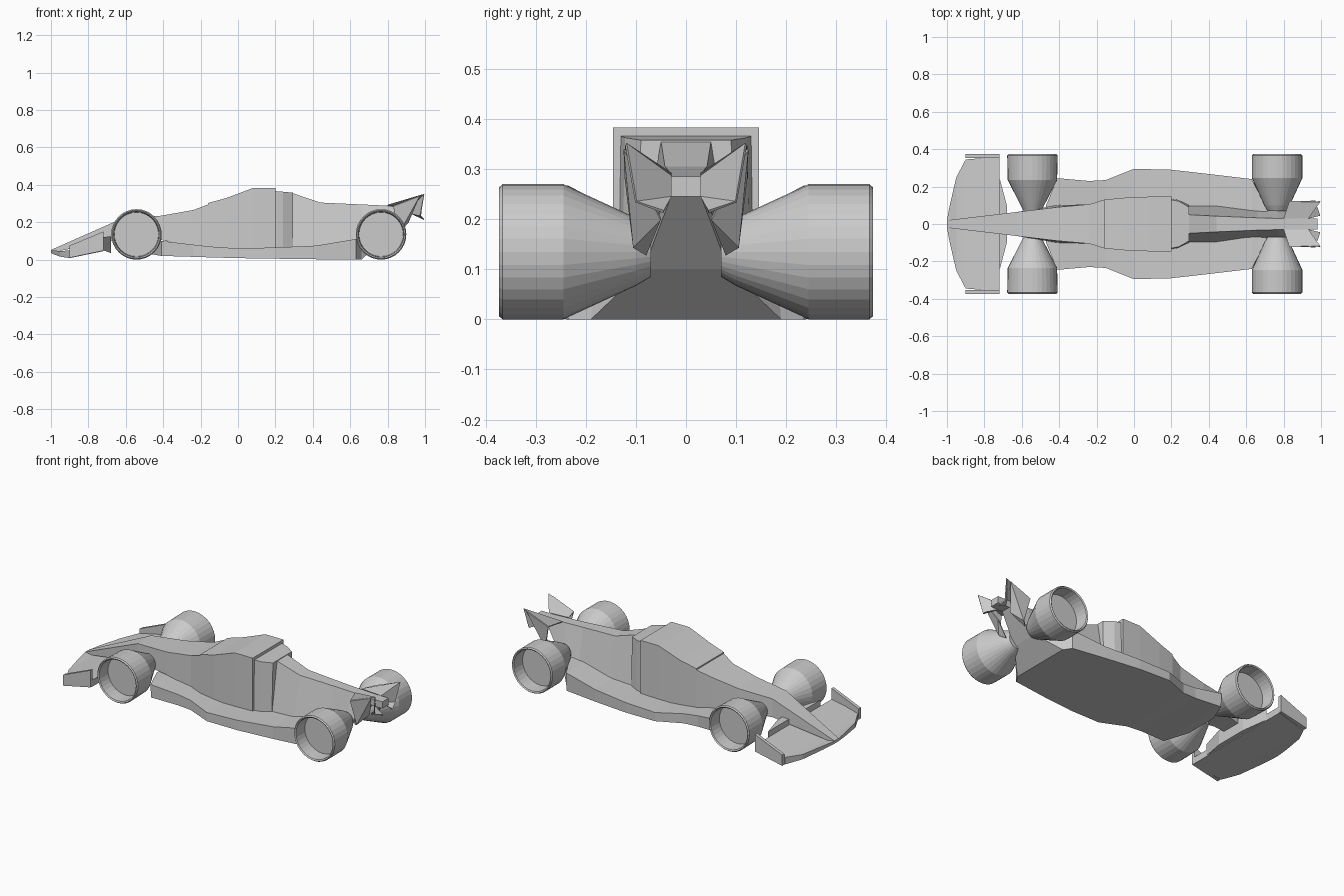
import bpy, bmesh, math


def finish(name, bm, mirror=False, solid=0.0):
    bmesh.ops.recalc_face_normals(bm, faces=bm.faces)
    me = bpy.data.meshes.new(name)
    bm.to_mesh(me)
    bm.free()
    ob = bpy.data.objects.new(name, me)
    bpy.context.collection.objects.link(ob)
    if mirror:
        m = ob.modifiers.new("mirror", 'MIRROR')
        m.use_axis = (False, True, False)
        m.use_mirror_merge = False
    if solid:
        s = ob.modifiers.new("solid", 'SOLIDIFY')
        s.thickness = solid
        s.offset = 0
    return ob


def loft(name, stations):
    """Symmetric loft along x: (x, half width top, half width bottom, z bottom, z top)."""
    bm = bmesh.new()
    rings = []
    for x, yt, yb, z0, z1 in stations:
        pts = [(x, -yb, z0), (x, yb, z0), (x, yt, z1), (x, -yt, z1)]
        rings.append([bm.verts.new(p) for p in pts])
    for a, b in zip(rings, rings[1:]):
        for i in range(4):
            j = (i + 1) % 4
            bm.faces.new((a[i], a[j], b[j], b[i]))
    bm.faces.new(rings[0])
    bm.faces.new(rings[-1])
    return finish(name, bm)


def wheel(name, x, profile, n=32):
    """Lathe of (radius, y) points about the axle."""
    bm = bmesh.new()
    rings = []
    for r, y in profile:
        rings.append([bm.verts.new((x + r * math.cos(2 * math.pi * i / n), y,
                                    0.135 + r * math.sin(2 * math.pi * i / n)))
                      for i in range(n)])
    for a, b in zip(rings, rings[1:]):
        for i in range(n):
            j = (i + 1) % n
            bm.faces.new((a[i], a[j], b[j], b[i]))
    bm.faces.new(rings[0])
    bm.faces.new(rings[-1])
    return finish(name, bm, mirror=True)


def panels(name, pts, faces, solid):
    bm = bmesh.new()
    vs = [bm.verts.new(p) for p in pts]
    for f in faces:
        bm.faces.new([vs[i] for i in f])
    return finish(name, bm, mirror=True, solid=solid)


# Floor with side skirts and rear ramp
loft("floor", [
    (-0.47, 0.10, 0.10, 0.03, 0.10), (-0.41, 0.245, 0.24, 0.02, 0.10),
    (-0.24, 0.23, 0.23, 0.015, 0.08), (-0.15, 0.235, 0.235, 0.012, 0.07),
    (0.00, 0.295, 0.295, 0.008, 0.06), (0.20, 0.29, 0.29, 0.005, 0.065),
    (0.42, 0.265, 0.265, 0.002, 0.075), (0.63, 0.24, 0.235, 0.0, 0.11),
    (0.66, 0.18, 0.19, 0.0, 0.11), (0.77, 0.08, 0.085, 0.10, 0.12)])

# Nose and front bodywork
loft("nose", [
    (-1.0, 0.02, 0.02, 0.038, 0.052), (-0.62, 0.065, 0.065, 0.11, 0.22),
    (-0.41, 0.09, 0.10, 0.105, 0.235), (-0.24, 0.105, 0.105, 0.07, 0.265),
    (-0.16, 0.13, 0.13, 0.05, 0.295)])

# Cockpit block
loft("cockpit", [
    (-0.16, 0.13, 0.13, 0.05, 0.303), (-0.06, 0.14, 0.14, 0.05, 0.33),
    (0.08, 0.146, 0.146, 0.05, 0.383), (0.20, 0.146, 0.146, 0.05, 0.383)])
loft("cockpit_rear", [
    (0.20, 0.13, 0.135, 0.05, 0.366), (0.24, 0.122, 0.128, 0.05, 0.363),
    (0.295, 0.09, 0.10, 0.05, 0.358)])

# Engine cover tapering to the tail
loft("engine_cover", [
    (0.29, 0.05, 0.10, 0.05, 0.356), (0.44, 0.042, 0.10, 0.06, 0.305),
    (0.66, 0.033, 0.09, 0.0, 0.295), (0.77, 0.03, 0.085, 0.10, 0.29),
    (0.90, 0.03, 0.03, 0.245, 0.285)])

# Wheels: outer dish, tread, inner cone
rim = [(0.118, 0.29), (0.122, 0.368), (0.129, 0.373), (0.135, 0.366)]
wheel("rear_wheel", 0.765, rim + [(0.135, 0.245), (0.068, 0.10), (0.05, 0.07)])
wheel("front_wheel", -0.543, rim + [(0.132, 0.235), (0.05, 0.075), (0.04, 0.05)])

# Front wing
loft("front_wing", [
    (-1.0, 0.02, 0.02, 0.035, 0.05), (-0.985, 0.10, 0.10, 0.028, 0.05),
    (-0.95, 0.25, 0.25, 0.016, 0.045), (-0.90, 0.345, 0.345, 0.008, 0.05),
    (-0.72, 0.36, 0.36, 0.045, 0.085)])
loft("front_wing_rear_flap", [
    (-0.72, 0.25, 0.25, 0.05, 0.12), (-0.68, 0.10, 0.10, 0.035, 0.125)])

# Front wing end plates
side = [(-0.90, 0.01), (-0.72, 0.048), (-0.72, 0.15), (-0.90, 0.075)]
panels("front_end_plate", [(x, 0.363, z) for x, z in side], [(0, 1, 2, 3)], 0.02)

# Folded rear wing
panels("rear_wing", [
    (0.80, 0.03, 0.29), (0.93, 0.03, 0.285), (0.995, 0.12, 0.35), (0.83, 0.12, 0.285),
    (0.93, 0.03, 0.245), (0.995, 0.045, 0.215), (0.975, 0.10, 0.235)],
    [(0, 1, 2, 3), (1, 4, 6, 2), (4, 5, 6)], 0.006)
panels("rear_wing_strut", [
    (0.83, 0.08, 0.13), (0.86, 0.105, 0.145), (0.97, 0.122, 0.34), (0.91, 0.05, 0.20),
    (0.83, 0.12, 0.285)],
    [(0, 1, 3), (1, 2, 3), (1, 4, 2)], 0.006)
loft("rear_wing_mount", [
    (0.88, 0.03, 0.03, 0.245, 0.285), (0.98, 0.03, 0.03, 0.245, 0.285)])
